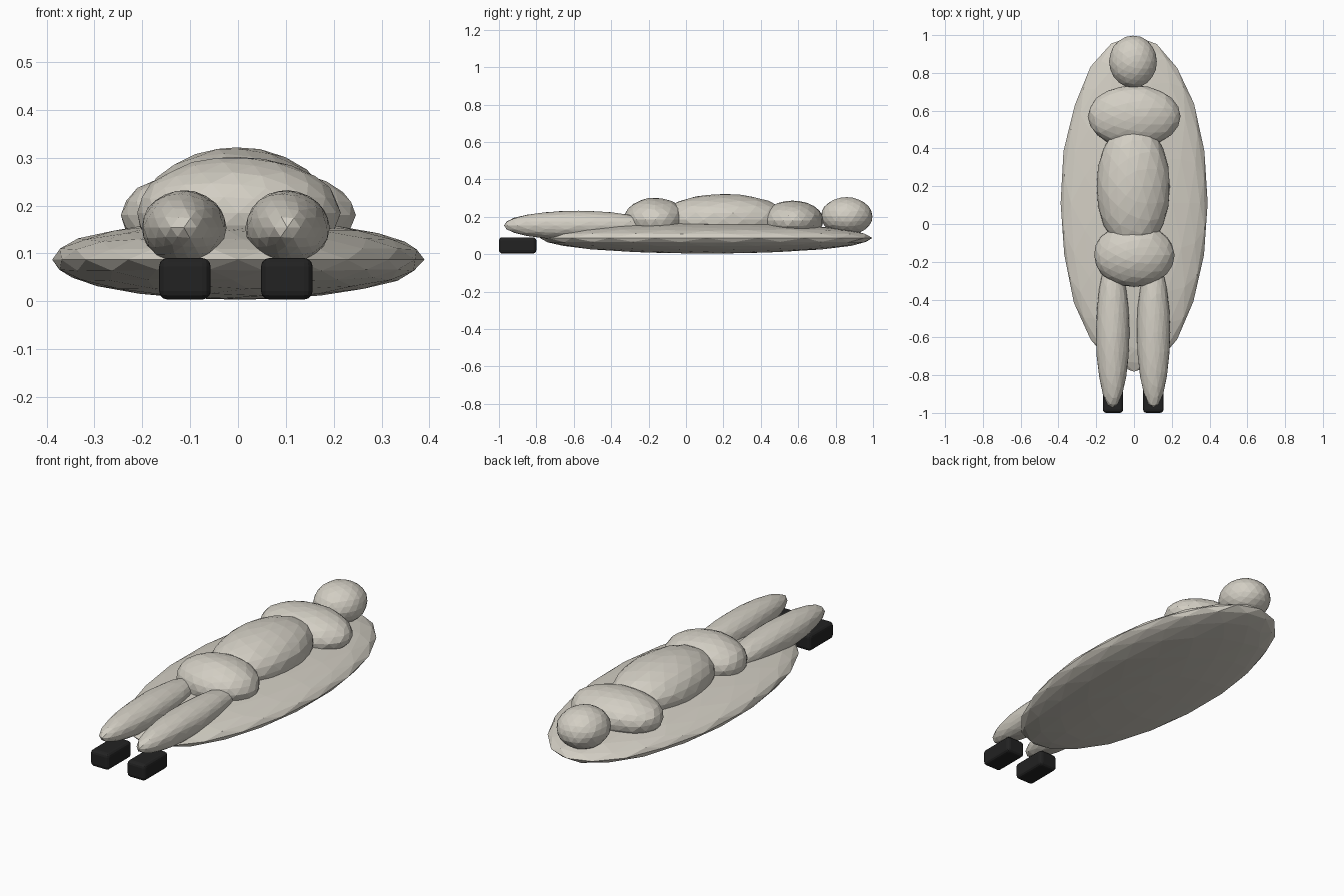
import bpy
import bmesh
import random
from mathutils import Vector

random.seed(4)

cube = bpy.data.objects.get("Cube")
if cube:
    bpy.data.objects.remove(cube, do_unlink=True)


def make_material(name, color):
    mat = bpy.data.materials.new(name)
    mat.use_nodes = True
    mat.diffuse_color = color
    mat.node_tree.nodes["Principled BSDF"].inputs["Base Color"].default_value = color
    return mat


stone = make_material("pale stone", (0.65, 0.62, 0.55, 1))
black = make_material("boot black", (0.016, 0.016, 0.016, 1))


def add_object(name, bm, material):
    mesh = bpy.data.meshes.new(name)
    bm.to_mesh(mesh)
    bm.free()
    mesh.materials.append(material)
    obj = bpy.data.objects.new(name, mesh)
    bpy.context.collection.objects.link(obj)
    return obj


def lump(name, center, radii, detail=3, rough=0.012):
    """Flat-faceted ellipsoid with a slightly uneven, hand-shaped surface."""
    bm = bmesh.new()
    bmesh.ops.create_icosphere(bm, subdivisions=detail, radius=1)
    for v in bm.verts:
        v.co *= 1 + random.uniform(-rough, rough)
        v.co = Vector(c + r * p for c, r, p in zip(center, radii, v.co))
    return add_object(name, bm, stone)


def boot(name, x):
    """Rounded block."""
    bm = bmesh.new()
    bmesh.ops.create_cube(bm, size=1)
    for v in bm.verts:
        v.co = Vector((x + v.co.x * 0.108, -0.9 + v.co.y * 0.2, 0.047 + v.co.z * 0.087))
    bmesh.ops.bevel(bm, geom=bm.edges[:], offset=0.018, segments=3,
                    profile=0.5, affect="EDGES")
    return add_object(name, bm, black)


# Long shallow base under the figure
lump("base", (0, 0.11, 0.087), (0.39, 0.89, 0.084), rough=0.008)

# Reclining body, from head to hips
lump("head", (-0.005, 0.86, 0.203), (0.126, 0.138, 0.102))
lump("shoulders", (0, 0.57, 0.18), (0.245, 0.165, 0.107))
lump("torso", (-0.003, 0.2, 0.185), (0.195, 0.345, 0.138))
lump("hips", (0, -0.165, 0.185), (0.213, 0.168, 0.117))

# Legs and boots
for side, leg_x, boot_x in (("left", 0.103, 0.102), ("right", -0.113, -0.111)):
    lump(side + "_leg", (leg_x, -0.575, 0.154), (0.088, 0.4, 0.078))
    boot(side + "_boot", boot_x)
